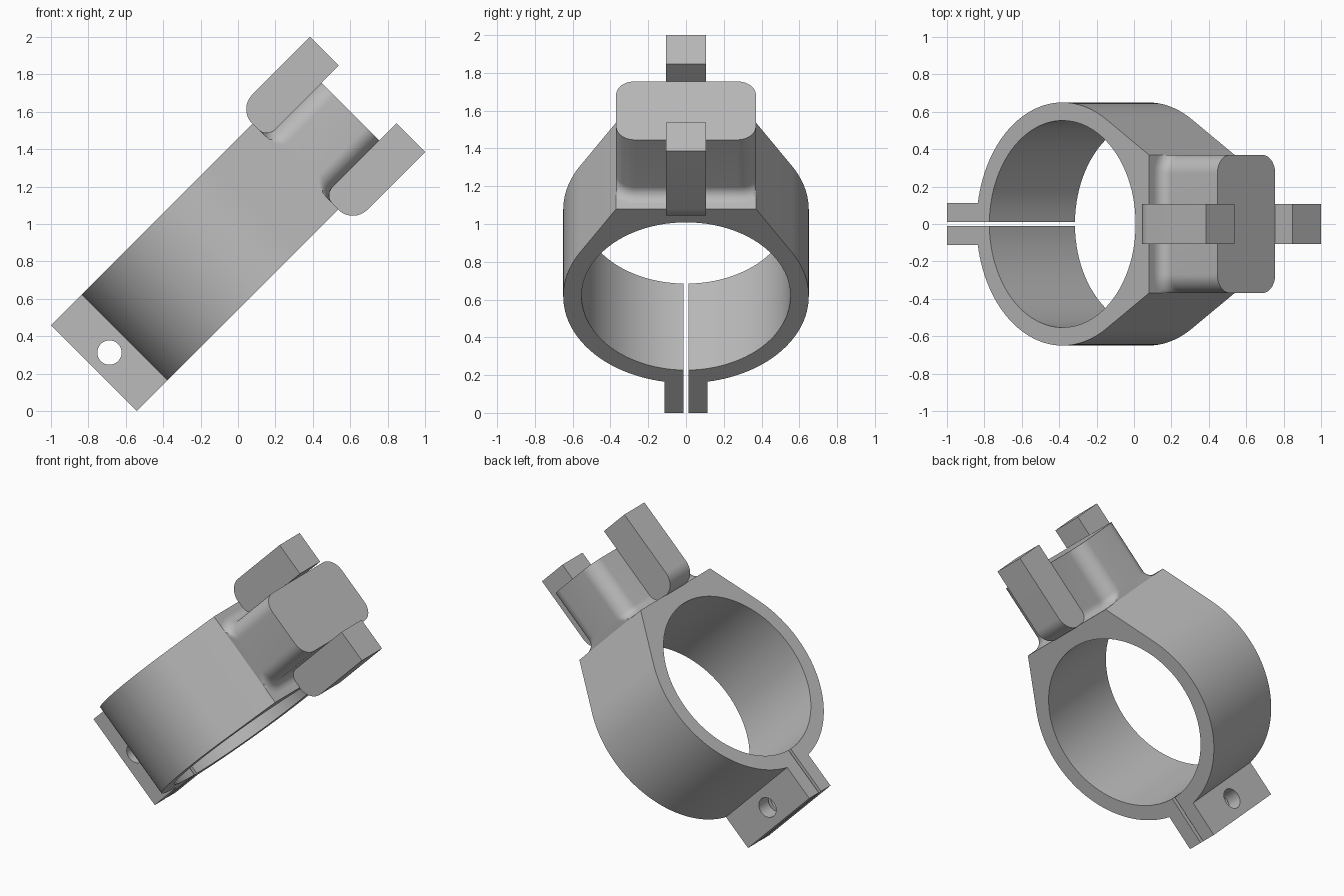
import bpy, bmesh
from math import sin, cos, tau, pi, radians, sqrt, asin, acos, atan2
from mathutils import Matrix, Vector

old = bpy.data.objects.get("Cube")
if old:
    bpy.data.objects.remove(old, do_unlink=True)

# One grey for the whole clamp
grey = bpy.data.materials.new("plain_grey")
grey.use_nodes = True
GREY = (0.5, 0.5, 0.5, 1)
grey.diffuse_color = GREY
grey.node_tree.nodes["Principled BSDF"].inputs["Base Color"].default_value = GREY

# Parts are built upright (x = bore axis, z = up), then tilted by 45 degrees
TILT = Matrix.Translation((-0.5, 0, 0.5)) @ Matrix.Rotation(radians(45), 4, 'Y')

HALF = 0.3235            # half width of the collar
BORE, OUTER = 0.553, 0.65
MID = 0.49               # height of the bore centre
SEAT, SEAT_Y = 1.143, 0.37   # flat seat on top of the collar
LUG_Z, LUG_Y, GAP = -0.3835, 0.113, 0.012


def finish(name, bm):
    bmesh.ops.recalc_face_normals(bm, faces=bm.faces)
    mesh = bpy.data.meshes.new(name)
    bm.to_mesh(mesh)
    bm.free()
    obj = bpy.data.objects.new(name, mesh)
    mesh.materials.append(grey)
    bpy.context.collection.objects.link(obj)
    return obj


def prism(name, points, direction):
    """Extrude a closed outline of 3D points along a direction."""
    bm = bmesh.new()
    face = bm.faces.new([bm.verts.new(p) for p in points])
    ext = bmesh.ops.extrude_face_region(bm, geom=[face])
    verts = [g for g in ext["geom"] if isinstance(g, bmesh.types.BMVert)]
    bmesh.ops.translate(bm, verts=verts, vec=Vector(direction))
    return finish(name, bm)


def arc(cx, cy, r, start, end, n):
    steps = [start + (end - start) * i / n for i in range(n + 1)]
    return [(cx + r * cos(a), cy + r * sin(a)) for a in steps]


# Collar: split ring with straight shoulders up to the seat and two lugs
rise = SEAT - MID
tangent = atan2(rise, SEAT_Y) - acos(OUTER / sqrt(SEAT_Y ** 2 + rise ** 2))
lug_angle = -acos(LUG_Y / OUTER)
half = [(GAP, LUG_Z), (LUG_Y, LUG_Z)]
half += arc(0, MID, OUTER, lug_angle, tangent, 40) + [(SEAT_Y, SEAT)]
slit = asin(GAP / BORE)
bore = arc(0, MID, BORE, 1.5 * pi - slit, -0.5 * pi + slit, 96)
outline = half + [(-y, z) for y, z in reversed(half)] + bore
collar = prism("collar", [(-HALF, y, z) for y, z in outline], (2 * HALF, 0, 0))

# Bolt hole through both lugs
hole = prism("bolt_hole_cutter",
             [(x, -0.3, z) for x, z in arc(0, -0.265, 0.065, 0, tau, 32)[:-1]],
             (0, 0.6, 0))
hole.hide_render = True
cut = collar.modifiers.new("bolt_hole", 'BOOLEAN')
cut.operation, cut.solver, cut.object = 'DIFFERENCE', 'EXACT', hole
bpy.context.view_layer.objects.active = collar
bpy.ops.object.modifier_apply(modifier=cut.name)
bpy.data.objects.remove(hole, do_unlink=True)

# Neck: rounded block with a fillet where it meets the seat
NECK_X, NECK_TOP, CORNER, FILLET = 0.219, 1.556, 0.1, 0.06


def neck_ring(offset):
    pts = []
    cx, cy, r = NECK_X - CORNER, SEAT_Y - CORNER, CORNER + offset
    for k, (sx, sy) in enumerate(((1, 1), (-1, 1), (-1, -1), (1, -1))):
        pts += arc(sx * cx, sy * cy, r, k * pi / 2, (k + 1) * pi / 2, 10)
    return [(x, max(-SEAT_Y, min(SEAT_Y, y))) for x, y in pts]


layers = []
for i in range(9):
    t = i / 8 * pi / 2
    layers.append((FILLET * (1 - sin(t)), SEAT + FILLET * (1 - cos(t))))
layers.append((0, NECK_TOP))
bm = bmesh.new()
rings = [[bm.verts.new((x, y, z)) for x, y in neck_ring(off)] for off, z in layers]
for low, high in zip(rings, rings[1:]):
    for i in range(len(low)):
        j = (i + 1) % len(low)
        bm.faces.new((low[i], low[j], high[j], high[i]))
bm.faces.new(rings[0])
bm.faces.new(rings[-1])
neck = finish("neck", bm)

# Prongs: bars on both sides of the neck with rounded lower ends
PRONG_OUT, PRONG_TOP, PRONG_Y = 0.435, 1.687, 0.107
R_IN, R_OUT = 0.05, 0.11
foot = SEAT - 0.003
bar = [(PRONG_OUT, PRONG_TOP), (NECK_X, PRONG_TOP)]
bar += arc(NECK_X + R_IN, foot + R_IN, R_IN, pi, 1.5 * pi, 10)
bar += arc(PRONG_OUT - R_OUT, foot + R_OUT, R_OUT, 1.5 * pi, tau, 14)
prongs = [prism(name, [(s * x, -PRONG_Y, z) for x, z in bar], (0, 2 * PRONG_Y, 0))
          for name, s in (("upper_prong", -1), ("lower_prong", 1))]

# Tilt everything and smooth the curved faces
bpy.ops.object.select_all(action='DESELECT')
for obj in [collar, neck] + prongs:
    obj.data.transform(TILT)
    obj.select_set(True)
bpy.context.view_layer.objects.active = collar
bpy.ops.object.shade_smooth_by_angle(angle=radians(30))
